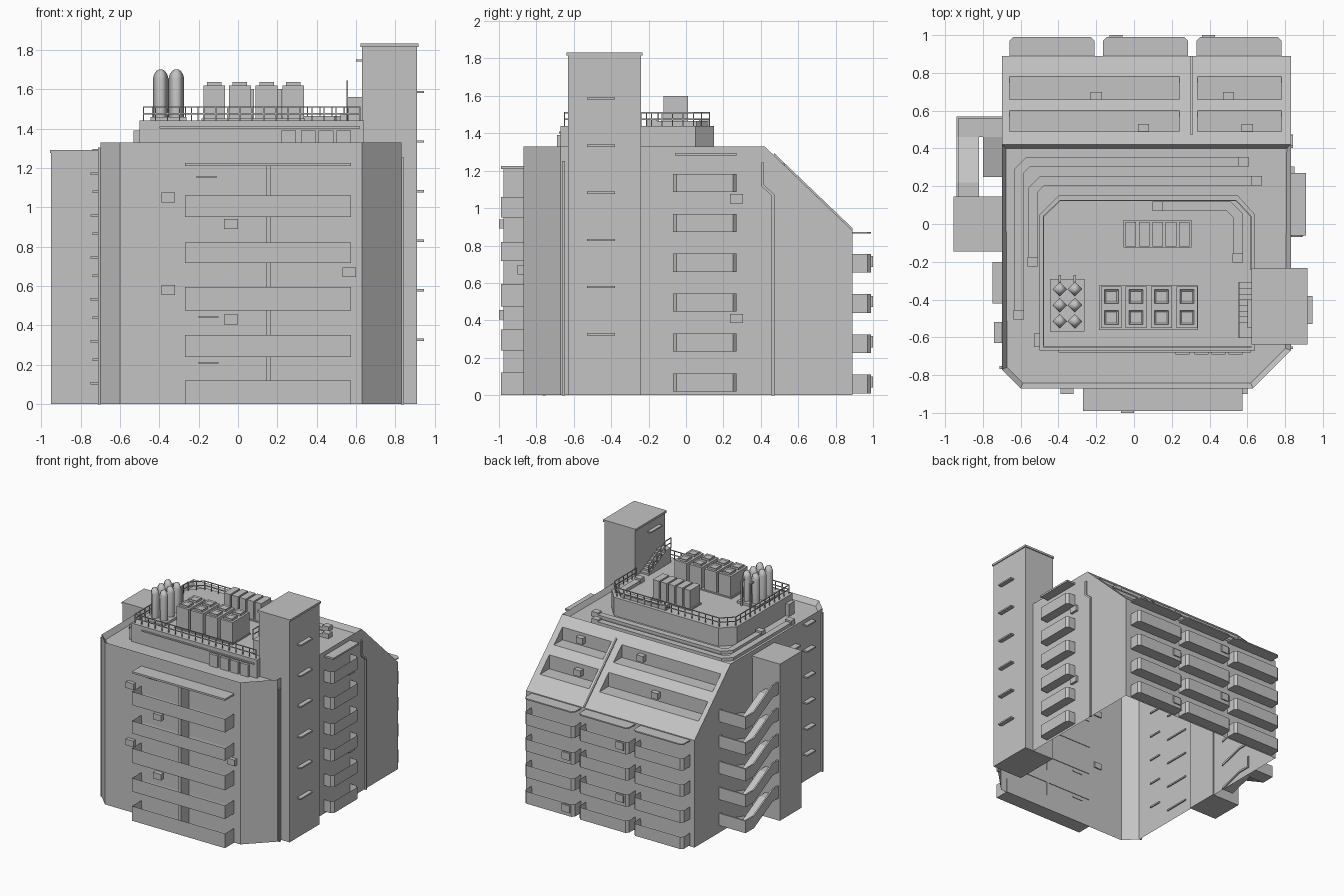
import bpy, bmesh
from mathutils import Vector, Matrix

cube = bpy.data.objects.get("Cube")
if cube:
    bpy.data.objects.remove(cube, do_unlink=True)

grey = bpy.data.materials.new("concrete_grey")
grey.use_nodes = True
COL = (0.55, 0.55, 0.55, 1)
grey.diffuse_color = COL
grey.node_tree.nodes["Principled BSDF"].inputs["Base Color"].default_value = COL


def finish(name, bm):
    bmesh.ops.recalc_face_normals(bm, faces=bm.faces)
    me = bpy.data.meshes.new(name)
    bm.to_mesh(me)
    bm.free()
    me.materials.append(grey)
    ob = bpy.data.objects.new(name, me)
    bpy.context.collection.objects.link(ob)
    return ob


def box(bm, x0, x1, y0, y1, z0, z1):
    m = Matrix.Translation(((x0 + x1) / 2, (y0 + y1) / 2, (z0 + z1) / 2))
    bmesh.ops.create_cube(bm, size=1, matrix=m @ Matrix.Diagonal((x1 - x0, y1 - y0, z1 - z0, 1)))


def prism(bm, pts, off, axis="z", at=0.0):
    """Extrude a 2D outline along z (xy points) or along x (yz points)."""
    if axis == "z":
        vs = [bm.verts.new((a, b, at)) for a, b in pts]
        d = Vector((0, 0, off))
    else:
        vs = [bm.verts.new((at, a, b)) for a, b in pts]
        d = Vector((off, 0, 0))
    f = bm.faces.new(vs)
    r = bmesh.ops.extrude_face_region(bm, geom=[f])
    bmesh.ops.translate(bm, vec=d, verts=[v for v in r["geom"] if isinstance(v, bmesh.types.BMVert)])
    return next(g for g in r["geom"] if isinstance(g, bmesh.types.BMFace))


def tray(bm, pts, z0, z1, t=0.012):
    top = prism(bm, pts, z1 - z0, at=z0)
    bmesh.ops.recalc_face_normals(bm, faces=bm.faces)
    bmesh.ops.inset_region(bm, faces=[top], thickness=t)
    bmesh.ops.translate(bm, vec=(0, 0, z0 - z1 + 0.015), verts=top.verts)


def bar(bm, a, b, w, h=None):
    a, b = Vector(a), Vector(b)
    d = (b - a).normalized()
    side = Vector((1, 0, 0)) if abs(d.z) > 0.99 else d.cross((0, 0, 1)).normalized()
    rot = Matrix((side, d.cross(side), d)).transposed().to_4x4()
    m = Matrix.Translation((a + b) / 2) @ rot
    bmesh.ops.create_cube(bm, size=1, matrix=m @ Matrix.Diagonal((w, h or w, (b - a).length + w * 0.4, 1)))


def path(bm, pts, w, h=None):
    for a, b in zip(pts, pts[1:]):
        bar(bm, a, b, w, h)


def railing(bm, pts, height=0.07, step=0.06, r=0.006):
    for a, b in zip(pts, pts[1:]):
        a, b = Vector(a), Vector(b)
        for k in (0.5, 1):
            bar(bm, a + Vector((0, 0, height * k)), b + Vector((0, 0, height * k)), r)
        n = max(1, round((b - a).length / step))
        for i in range(n + 1):
            p = a.lerp(b, i / n)
            bar(bm, p, p + Vector((0, 0, height)), r)


# Main block: chamfered footprint, sloped back, sunken roof
bm = bmesh.new()
foot = [(-.70, .89), (-.70, -.77), (-.60, -.87), (.63, -.87), (.83, -.67), (.83, .89)]
prism(bm, foot, 1.33)
cut = bmesh.ops.bisect_plane(bm, geom=bm.verts[:] + bm.edges[:] + bm.faces[:], plane_co=(0, .42, 1.33),
                             plane_no=(0, .45, .47), clear_outer=True)
bmesh.ops.holes_fill(bm, edges=[e for e in bm.edges if e.is_boundary])
bmesh.ops.recalc_face_normals(bm, faces=bm.faces)
roof = max(bm.faces, key=lambda f: f.calc_center_median().z * (f.normal.z > .9))
bmesh.ops.inset_region(bm, faces=[roof], thickness=.03)
bmesh.ops.translate(bm, vec=(0, 0, -.04), verts=roof.verts)
body = finish("main_block", bm)

# Stepped terraces cut into the slope
bm = bmesh.new()
for x0, x1 in ((-.66, .24), (.335, .78)):
    for y0, y1, z in ((.66, .78, .985), (.49, .60, 1.158)):
        box(bm, x0, x1, y0, y1, z, z + .3)
cutter = finish("terrace_cutter", bm)
cutter.hide_render = True
mod = body.modifiers.new("terraces", "BOOLEAN")
mod.operation, mod.object, mod.solver = "DIFFERENCE", cutter, "EXACT"
dg = bpy.context.evaluated_depsgraph_get()
done = bpy.data.meshes.new_from_object(body.evaluated_get(dg))
body.modifiers.clear()
body.data = done
bpy.data.objects.remove(cutter, do_unlink=True)
bm = bmesh.new()
bm.from_mesh(done)
bmesh.ops.delete(bm, geom=[f for f in bm.faces if f.calc_center_median().z < .001], context="FACES")
bm.to_mesh(done)
bm.free()

# Fin on the slope
bm = bmesh.new()
prism(bm, [(.47, 1.27), (.47, 1.295), (.89, .893), (.89, .86)], .012, "x", .298)
finish("slope_fin", bm)

# Front balconies with divider and canopy
bm = bmesh.new()
for z0, z1 in ((0, .12), (.24, .35), (.475, .595), (.717, .82), (.95, 1.06)):
    tray(bm, [(-.27, -.865), (-.27, -.99), (.575, -.99), (.575, -.865)], z0, z1)
box(bm, -.27, .575, -.99, -.865, 1.21, 1.225)
box(bm, .143, .165, -.975, -.865, 0, 1.21)
finish("front_balconies", bm)

# Right side balconies, chamfered outer corners
bm = bmesh.new()
for i in range(6):
    z = .02 + i * .213
    tray(bm, [(.825, -.07), (.89, -.07), (.91, -.05), (.91, .25), (.89, .27), (.825, .27)], z, z + .097)
box(bm, .825, .91, -.06, .27, 1.28, 1.295)
finish("side_balconies", bm)

# Back balconies, three columns
bm = bmesh.new()
for x in (-.66, -.163, .33):
    out = [(x, .885), (x, .97), (x + .02, .99), (x + .43, .99), (x + .45, .97), (x + .45, .885)]
    for i in range(4):
        z = .01 + i * .215
        tray(bm, out, z, z + .1)
    prism(bm, out, .01, at=.863)
finish("back_balconies", bm)

# Service boxes on walls and terraces
bm = bmesh.new()
for x, z in ((-.355, 1.05), (-.035, .915), (.565, .67), (-.355, .58), (-.035, .43)):
    y = -1.0 if x == -.035 else -.9
    box(bm, x - .035, x + .035, y, y + .04, z - .025, z + .025)
for z in (1.05, .41):
    box(bm, .82, .85, .235, .305, z - .025, z + .025)
for i in range(4):
    x = (.395, -.095)[i % 2]
    box(bm, x - .035, x + .035, .97, 1.0, .04 + i * .215, .1 + i * .215)
for x, y, z in ((-.2, .66, .985), (.5, .66, .985), (.05, .49, 1.158), (.6, .49, 1.158)):
    box(bm, x - .03, x + .03, y, y + .04, z + .03, z + .08)
finish("service_boxes", bm)

# Lift tower with cap and ledges
bm = bmesh.new()
box(bm, .63, .91, -.63, -.24, 0, 1.815)
box(bm, .622, .918, -.638, -.232, 1.815, 1.832)
for i in range(6):
    box(bm, .90, .945, -.53, -.38, .32 + i * .252, .332 + i * .252)
box(bm, .6, .635, -.55, -.4, 1.74, 1.75)
finish("lift_tower", bm)

# Stair tower with cap
bm = bmesh.new()
box(bm, -.95, -.69, -.14, .14, 0, 1.275)
box(bm, -.955, -.69, -.145, .145, 1.275, 1.29)
finish("stair_tower", bm)

# Outside stairs: landing, two flights and a bent outer parapet per floor
bm = bmesh.new()
for i in range(5):
    z = .06 + i * .213
    t = z + .125
    box(bm, -.94, -.69, .46, .57, z, z + .015)
    box(bm, -.94, -.69, .558, .57, z, z + .1)
    rise = [(.57, z), (.46, z), (.22, t), (.14, t)]
    prism(bm, rise + [(y, h + .1) for y, h in reversed(rise)], .012, "x", -.94)
    prism(bm, rise + [(y, h + .015) for y, h in reversed(rise)], .12, "x", -.94)
    down = [(.46, z), (.25, z - .06), (.25, z - .045), (.46, z + .015)]
    prism(bm, down, .11, "x", -.80)
finish("outside_stairs", bm)

# Small ledges on the left and front walls
bm = bmesh.new()
for i in range(6):
    z = .1 + i * .213
    box(bm, -.75, -.69, -.42, -.2, z, z + .012)
    box(bm, -.74, -.69, -.63, -.52, z + .12, z + .132)
for x, z in ((-.16, 1.15), (-.15, .44), (-.15, .205)):
    box(bm, x - .05, x + .05, -.89, -.865, z, z + .008)
finish("wall_ledges", bm)

# Drainpipes
bm = bmesh.new()
path(bm, [(.835, .41, 1.24), (.835, .41, 1.12), (.835, .465, 1.07), (.835, .465, 0)], .015)
path(bm, [(.835, -.655, 1.25), (.835, -.655, 0)], .015)
path(bm, [(-.705, -.76, 1.3), (-.705, -.76, 0)], .015)
finish("drainpipes", bm)

# Rooftop plant room with chamfered back corners and vents
bm = bmesh.new()
prism(bm, [(-.50, -.67), (.64, -.67), (.64, .05), (.55, .15), (-.40, .15), (-.50, .05)], .16, at=1.28)
box(bm, -.53, -.49, -.65, -.58, 1.28, 1.39)
box(bm, -.40, .62, -.68, -.66, 1.40, 1.41)
for x in (.22, .32, .41, .5):
    box(bm, x, x + .075, -.69, -.66, 1.29, 1.39)
finish("plant_room", bm)

bm = bmesh.new()
z = 1.44
railing(bm, [(.62, -.24, z), (.62, .04, z), (.54, .125, z), (-.39, .125, z), (-.48, .04, z),
             (-.48, -.65, z), (.62, -.65, z)])
railing(bm, [(.555, -.31, z), (.555, -.52, 1.56), (.555, -.6, 1.56)], .08)
finish("roof_railing", bm)

# Steps up to the lift tower
bm = bmesh.new()
for i in range(8):
    box(bm, .555, .635, -.6, -.31 - i * .03, 1.44 + i * .015, 1.455 + i * .015)
finish("roof_steps", bm)

# Flat ducts with end boxes
bm = bmesh.new()
for x0, ys, y1, x1, zz in ((-.61, -.48, .33, .58, 1.30), (-.535, -.2, .23, .65, 1.30), (.55, -.18, .095, .125, 1.45)):
    s = .05 if x1 > x0 else -.05
    path(bm, [(x0, ys, zz), (x0, y1 - .05, zz), (x0 + s, y1, zz), (x1, y1, zz)], .05, .03)
    for x, y in ((x0, ys), (x1, y1)):
        box(bm, x - .028, x + .028, y - .025, y + .025, zz - .015, zz + .03)
finish("roof_ducts", bm)

# Large cooling units with raised square fan frames
bm = bmesh.new()
box(bm, -.185, .34, -.56, -.325, 1.44, 1.45)
for x in (-.12, .01, .145, .28):
    box(bm, x - .055, x + .055, -.55, -.33, 1.44, 1.62)
    for y in (-.495, -.385):
        tray(bm, [(x - .037, y - .037), (x + .037, y - .037), (x + .037, y + .037), (x - .037, y + .037)], 1.615, 1.637)
finish("cooling_units", bm)

# Slim cabinets
bm = bmesh.new()
box(bm, -.055, .305, -.125, .02, 1.44, 1.45)
for i in range(5):
    x = -.045 + i * .071
    box(bm, x, x + .056, -.12, .01, 1.44, 1.60)
finish("slim_cabinets", bm)

# Storage tanks: smooth four sided cylinders with domed tops
bm = bmesh.new()
prof = [(.039, 1.44), (.039, 1.655), (.034, 1.675), (.022, 1.693), (.01, 1.70)]
for x in (-.393, -.313):
    for y in (-.345, -.43, -.515):
        rings = [[bm.verts.new((x + r * c, y + r * s, h)) for c, s in ((1, 0), (0, 1), (-1, 0), (0, -1))] for r, h in prof]
        for a, b in zip(rings, rings[1:]):
            for k in range(4):
                bm.faces.new((a[k], a[k - 1], b[k - 1], b[k]))
        bm.faces.new(rings[-1])
for f in bm.faces:
    f.smooth = True
finish("storage_tanks", bm)
bm = bmesh.new()
box(bm, -.445, -.262, -.57, -.29, 1.44, 1.46)
for x in (-.393, -.313):
    path(bm, [(x, -.345, 1.64), (x, -.275, 1.64), (x, -.275, 1.44)], .012)
finish("tank_base", bm)
